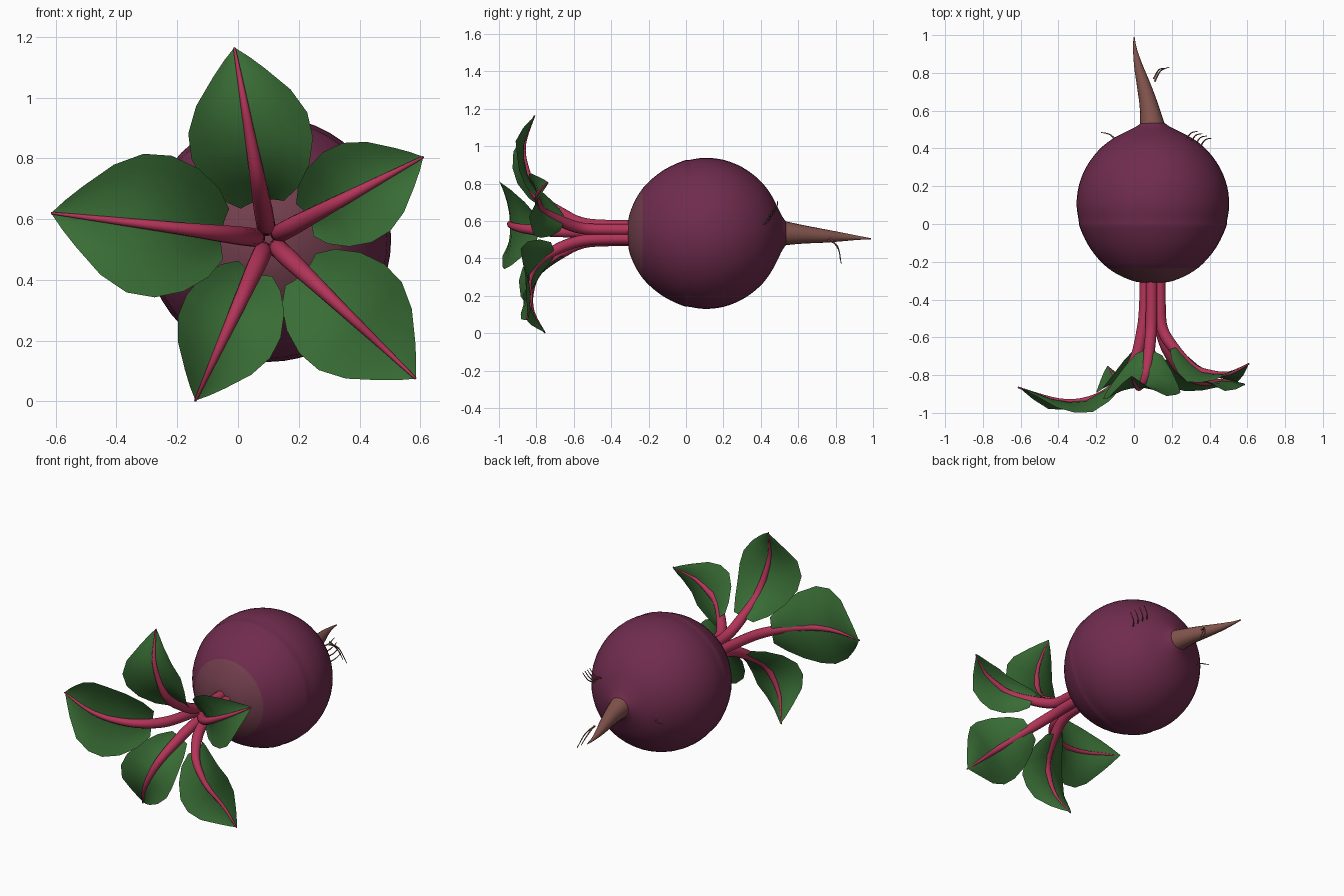
import bpy, bmesh, math
from mathutils import Vector

if "Cube" in bpy.data.objects:
    bpy.data.objects.remove(bpy.data.objects["Cube"])

CX, CZ = 0.10, 0.534          # axis of the beet, running along y


def material(name, rgb):
    m = bpy.data.materials.new(name)
    m.diffuse_color = (*rgb, 1)
    m.use_nodes = True
    m.node_tree.nodes["Principled BSDF"].inputs["Base Color"].default_value = m.diffuse_color
    return m


PURPLE = material("purple_skin", (0.16, 0.025, 0.075))
CROWN = material("crown_skin", (0.17, 0.05, 0.075))
BROWN = material("root_brown", (0.23, 0.09, 0.075))
PINK = material("stem_pink", (0.45, 0.035, 0.10))
GREEN = material("leaf_green", (0.04, 0.15, 0.035))


def mesh_object(name, verts, faces, mats):
    me = bpy.data.meshes.new(name)
    me.from_pydata(verts, [], faces)
    for m in mats:
        me.materials.append(m)
    bm = bmesh.new()
    bm.from_mesh(me)
    bmesh.ops.recalc_face_normals(bm, faces=bm.faces)
    bm.to_mesh(me)
    bm.free()
    me.shade_smooth()
    ob = bpy.data.objects.new(name, me)
    bpy.context.collection.objects.link(ob)
    return ob


def spline(pts, steps=5):
    """Catmull-Rom through tuples of any length."""
    out = []
    for i in range(len(pts) - 1):
        p = [pts[max(i - 1, 0)], pts[i], pts[i + 1], pts[min(i + 2, len(pts) - 1)]]
        for k in range(steps):
            t = k / steps
            out.append(tuple(0.5 * (2 * b + (c - a) * t + (2 * a - 5 * b + 4 * c - d) * t * t
                                    + (3 * b - a - 3 * c + d) * t ** 3)
                             for a, b, c, d in zip(*p)))
    return out + [tuple(pts[-1])]


def tube(name, pts, mat, sides=12, axis=None):
    """Tapered tube along (x, y, z, radius) points; a fixed axis keeps rings parallel."""
    verts, faces, n = [], [], len(pts)
    ref = None
    for i, (x, y, z, r) in enumerate(pts):
        d = axis or (Vector(pts[min(i + 1, n - 1)][:3]) - Vector(pts[max(i - 1, 0)][:3])).normalized()
        ref = ref or d.orthogonal().normalized()
        ref = (ref - d * ref.dot(d)).normalized()
        side = d.cross(ref)
        for k in range(sides):
            a = math.tau * k / sides
            verts.append(Vector((x, y, z)) + r * (math.cos(a) * ref + math.sin(a) * side))
    for i in range(n - 1):
        for k in range(sides):
            a, b = i * sides + k, i * sides + (k + 1) % sides
            faces.append((a, b, b + sides, a + sides))
    faces += [tuple(range(sides)), tuple(range((n - 1) * sides, n * sides))]
    return mesh_object(name, verts, faces, [mat])


# Bulb: lathe profile (y, radius)
profile = [(-0.31, 0.06), (-0.30, 0.11), (-0.265, 0.19), (-0.21, 0.265), (-0.12, 0.338), (-0.02, 0.386),
           (0.02, 0.393), (0.10, 0.404), (0.20, 0.393), (0.30, 0.354), (0.39, 0.288),
           (0.45, 0.215), (0.49, 0.14), (0.515, 0.09), (0.535, 0.062)]
bulb = tube("beet_bulb", [(CX, y, CZ, r) for y, r in spline(profile, 3)], PURPLE, 48, Vector((0, 1, 0)))
bulb.data.materials.append(CROWN)
for f in bulb.data.polygons:
    if f.center.y < -0.24:
        f.material_index = 1

# Tap root bending to its tip
tube("tap_root", spline([(0.098, 0.50, 0.534, 0.07), (0.096, 0.53, 0.534, 0.064), (0.078, 0.63, 0.528, 0.049),
                         (0.05, 0.74, 0.52, 0.036), (0.025, 0.83, 0.515, 0.024),
                         (0.006, 0.92, 0.51, 0.011), (0.0, 0.99, 0.505, 0.003)]), BROWN, 16)

# Fine root hairs
hairs = [[(0.11, 0.755, 0.50), (0.14, 0.81, 0.465), (0.185, 0.83, 0.37)],
         [(0.105, 0.77, 0.51), (0.13, 0.815, 0.45), (0.16, 0.825, 0.39)],
         [(-0.10, 0.45, 0.48), (-0.13, 0.475, 0.48), (-0.175, 0.485, 0.485)]]
for i in range(4):
    x, z = 0.27 + 0.025 * i, 0.66 - 0.02 * i
    y = 0.455 - 0.012 * i
    hairs.append([(x, y - 0.02, z - 0.02), (x + 0.03, y + 0.025, z), (x + 0.065, y + 0.035, z + 0.045)])
for i, h in enumerate(hairs):
    tube(f"root_hair_{i + 1}", spline([(*p, 0.005 - 0.0015 * k) for k, p in enumerate(h)], 4), BROWN, 6)


def lookup(table, x):
    for (a, fa), (b, fb) in zip(table, table[1:]):
        if x <= b:
            return fa + (fb - fa) * (x - a) / (b - a)
    return table[-1][1]


OUTLINE = [(0, 0.35), (0.07, 0.62), (0.2, 0.86), (0.36, 0.99), (0.52, 0.97), (0.68, 0.77),
           (0.84, 0.42), (0.93, 0.2), (1, 0.0)]
BASE_OFFSET = [(0, 0.03), (0.2, 0.018), (0.35, 0.0), (0.7, 0.0), (1, 0.006)]

# Leaves: tip (x, z), blade start, half width, curl, rib path (distance from axis, y)
leaves = [
    ((-0.012, 1.165), 0.13, 0.205, -0.05, [(0.10, -0.65), (0.21, -0.80), (0.37, -0.86), (0.49, -0.865), (0.64, -0.81)]),
    ((0.61, 0.805), 0.15, 0.17, -0.04, [(0.12, -0.65), (0.24, -0.76), (0.35, -0.79), (0.46, -0.79), (0.577, -0.74)]),
    ((0.585, 0.075), 0.16, 0.205, -0.04, [(0.11, -0.67), (0.22, -0.79), (0.37, -0.84), (0.52, -0.83), (0.668, -0.85)]),
    ((-0.14, 0.003), 0.12, 0.172, -0.05, [(0.11, -0.66), (0.22, -0.79), (0.34, -0.83), (0.46, -0.82), (0.584, -0.755)]),
    ((-0.615, 0.62), 0.155, 0.237, -0.05, [(0.10, -0.73), (0.20, -0.86), (0.34, -0.93), (0.50, -0.935), (0.72, -0.865)]),
]
for n, ((tx, tz), r0, half, curl, path) in enumerate(leaves, 1):
    d = Vector((tx - CX, 0, tz - CZ))
    length = d.length
    d.normalize()
    side = Vector((-d.z, 0, d.x))
    rib = spline([(0.042, -0.295), (0.043, -0.42), (0.055, -0.55)] + path, 6)

    # Stem running on into the midrib
    def thick(r):
        return lookup([(0, 0.031), (0.1, 0.031), (0.3, 0.02), (length, 0.004)], r)
    tube(f"stem_{n}", [(CX + d.x * r, y, CZ + d.z * r, thick(r)) for r, y in rib], PINK, 12)

    # Leaf blade with curled, slightly wavy sides
    verts, faces, cols = [], [], 9
    for t, w in OUTLINE:
        r = r0 + (length - r0) * t
        y = lookup(rib, r) + lookup(BASE_OFFSET, t)
        for c in range(cols):
            u = c / (cols - 1) * 2 - 1
            wave = 0.012 * u * math.sin(7 * t + n)
            lag = -0.03 * u * u * (1 - t) * 0.5
            p = Vector((CX, y + (curl * u * u + wave) * min(1, w * 1.3), CZ)) + d * (r + lag) + side * (u * w * half)
            verts.append(p)
    for i in range(len(OUTLINE) - 1):
        for c in range(cols - 1):
            a = i * cols + c
            faces.append((a, a + 1, a + cols + 1, a + cols))
    leaf = mesh_object(f"leaf_{n}", verts, faces, [GREEN])
    bm = bmesh.new()
    bm.from_mesh(leaf.data)
    bmesh.ops.remove_doubles(bm, verts=bm.verts, dist=0.0005)
    bm.to_mesh(leaf.data)
    bm.free()
